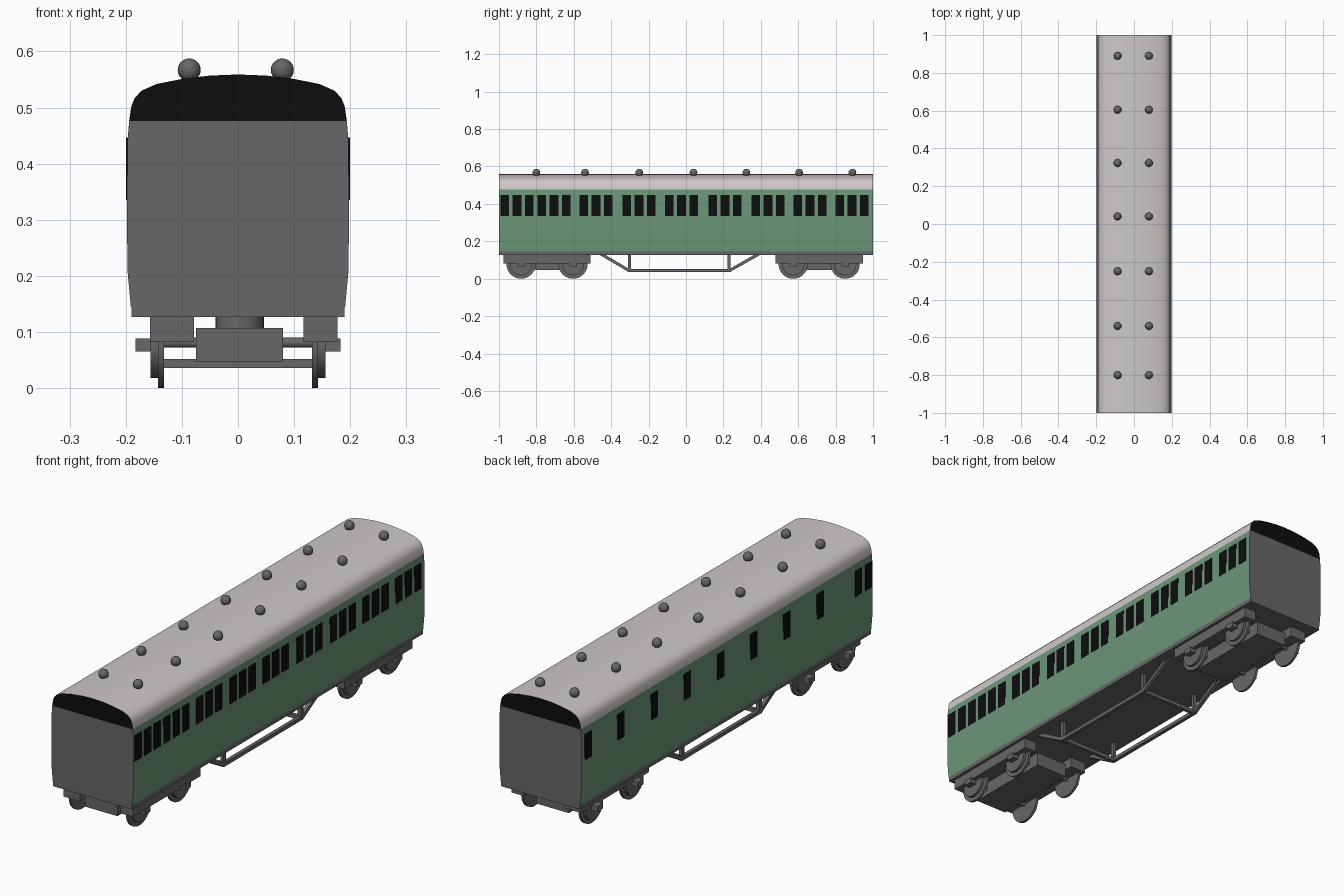
import bpy, bmesh, math
from mathutils import Vector

if "Cube" in bpy.data.objects:
    bpy.data.objects.remove(bpy.data.objects["Cube"])


def material(name, r, g, b):
    m = bpy.data.materials.new(name)
    m.diffuse_color = (r, g, b, 1)
    m.use_nodes = True
    m.node_tree.nodes["Principled BSDF"].inputs["Base Color"].default_value = m.diffuse_color
    return m


GREEN = material("green_paint", .15, .305, .19)
GREY = material("dark_grey", .135, .135, .135)
ROOF = material("pale_roof_grey", .61, .58, .57)
BLACK = material("black", .004, .004, .004)


def finish(name, bm, mats, smooth=False):
    bmesh.ops.recalc_face_normals(bm, faces=bm.faces)
    me = bpy.data.meshes.new(name)
    bm.to_mesh(me)
    bm.free()
    ob = bpy.data.objects.new(name, me)
    bpy.context.collection.objects.link(ob)
    for m in mats:
        me.materials.append(m)
    if smooth:
        bpy.ops.object.select_all(action='DESELECT')
        ob.select_set(True)
        bpy.context.view_layer.objects.active = ob
        bpy.ops.object.shade_smooth_by_angle(angle=math.radians(30))
    return ob


def add_box(bm, x0, x1, y0, y1, z0, z1):
    vs = bmesh.ops.create_cube(bm, size=1)['verts']
    for v in vs:
        v.co = Vector(((x0 + x1) / 2 + v.co.x * (x1 - x0),
                       (y0 + y1) / 2 + v.co.y * (y1 - y0),
                       (z0 + z1) / 2 + v.co.z * (z1 - z0)))


def box(name, mat, *dims):
    bm = bmesh.new()
    add_box(bm, *dims)
    return finish(name, bm, [mat])


def cylinder(name, loc, r, depth, axis, mat, n=32):
    bm = bmesh.new()
    bmesh.ops.create_cone(bm, cap_ends=True, segments=n, radius1=r, radius2=r, depth=depth)
    ob = finish(name, bm, [mat], True)
    ob.location = loc
    if axis == 'x':
        ob.rotation_euler.y = math.pi / 2
    return ob


def bar(name, a, b, w=.016):
    a, b = Vector(a), Vector(b)
    h = (b - a).length / 2
    ob = box(name, GREY, -w / 2, w / 2, -w / 2, w / 2, -h, h)
    ob.location = (a + b) / 2
    ob.rotation_euler = (b - a).to_track_quat('Z', 'Y').to_euler()


def shell(name, loops, side_mat, end_mat):
    """Sweep open cross-section strips along y and close both ends with one face each."""
    bm = bmesh.new()
    ends = [[], []]
    for strip in loops:
        f = [bm.verts.new((x, -1, z)) for x, z in strip]
        b = [bm.verts.new((x, 1, z)) for x, z in strip]
        for i in range(len(strip) - 1):
            bm.faces.new((f[i], f[i + 1], b[i + 1], b[i]))
        ends[0] += f
        ends[1] += b
    for e in ends:
        bm.faces.new(e).material_index = 1
    return finish(name, bm, [side_mat, end_mat], True)


# Body walls with grey ends, and curved roof with black ends
wall = [(.191, .145), (.197, .21), (.198, .335), (.1965, .445), (.194, .476)]
shell("body", [wall, [(-x, z) for x, z in reversed(wall)]], GREEN, GREY)
arc = [(.194, .476), (.190, .503), (.184, .517), (.172, .530), (.145, .542),
       (.10, .551), (.05, .557), (0, .559)]
shell("roof", [arc + [(-x, z) for x, z in reversed(arc[:-1])]], ROOF, BLACK)
box("underframe", GREY, -.19, .19, -1, 1, .127, .148)

# Windows: triples on the right side, singles on the corridor side
bm = bmesh.new()
for c in (-.904, -.706, -.481, -.251, -.024, .2085, .4385, .663, .888):
    for k in (-1, 0, 1):
        y = c + k * .0655
        add_box(bm, .1945, .1992, y - .0235, y + .0235, .335, .447)
finish("right_windows", bm, [BLACK])
bm = bmesh.new()
for y in (.955, .73, .50, .273, .045, -.183, -.41, -.64, -.903, -.972):
    add_box(bm, -.1992, -.1945, y - .0235, y + .0235, .335, .447)
finish("left_windows", bm, [BLACK])

# Roof ventilators
for y in (-.80, -.54, -.25, .04, .323, .605, .89):
    for x in (-.087, .079):
        bm = bmesh.new()
        bmesh.ops.create_uvsphere(bm, u_segments=20, v_segments=12, radius=.0205)
        finish("ventilator", bm, [GREY], True).location = (x, y, .567)

# Bogies
for yc in (-.743, .712):
    box("bogie_block", GREY, -.075, .08, yc - .2, yc + .2, .047, .107)
    cylinder("bogie_pivot", (.003, yc, .118), .043, .024, 'z', GREY)
    for x0, x1 in ((-.157, -.078), (.117, .177)):
        box("bogie_side_beam", GREY, x0, x1, yc - .233, yc + .233, .082, .127)
    for dy in (-.139, .139):
        y = yc + dy
        cylinder("axle", (0, y, .081), .009, .27, 'x', GREY, 16)
        for s in (-1, 1):
            cylinder("wheel_flange", (s * .1375, y, .078), .078, .011, 'x', GREY)
            cylinder("wheel_tread", (s * .149, y, .078), .060, .013, 'x', GREY)
            box("axle_box", GREY, s * .168 - .015, s * .168 + .015,
                y - .02, y + .02, .065, .088)

# Truss frame under the floor
for x in (-.14, .14):
    bar("truss_lower_bar", (x, -.31, .044), (x, .24, .044))
    for y0, y1 in ((-.302, -.465), (.23, .40)):
        bar("truss_post", (x, y0, .04), (x, y0, .135))
        bar("truss_diagonal", (x, y0, .042), (x, y1, .138))
for y in (-.302, .23):
    bar("truss_cross_bar", (-.14, y, .044), (.14, y, .044))
